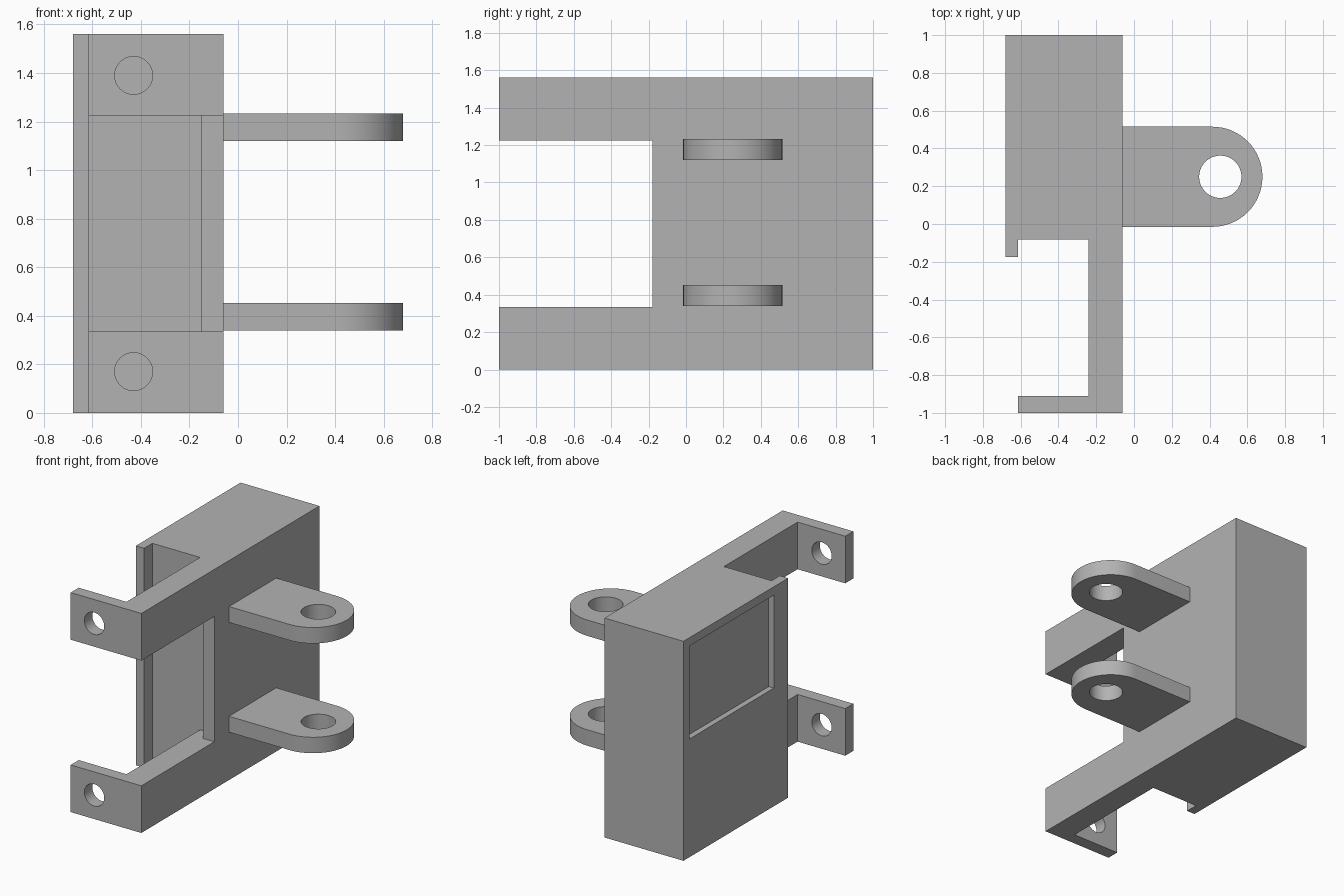
import bpy
import bmesh
from math import sin, cos, pi, radians

if "Cube" in bpy.data.objects:
    bpy.data.objects.remove(bpy.data.objects["Cube"], do_unlink=True)

GREY = (0.45, 0.45, 0.45, 1)
grey = bpy.data.materials.new("plain grey")
grey.use_nodes = True
grey.diffuse_color = GREY
grey.node_tree.nodes["Principled BSDF"].inputs["Base Color"].default_value = GREY

HEIGHT = 1.56
MIDDLE = HEIGHT / 2


def prism(name, outline, z0, z1):
    """Extrude an (x, y) outline from z0 to z1."""
    bm = bmesh.new()
    face = bm.faces.new([bm.verts.new((x, y, z0)) for x, y in outline])
    top = bmesh.ops.extrude_face_region(bm, geom=[face])["geom"]
    verts = [v for v in top if isinstance(v, bmesh.types.BMVert)]
    bmesh.ops.translate(bm, verts=verts, vec=(0, 0, z1 - z0))
    bmesh.ops.recalc_face_normals(bm, faces=bm.faces)
    mesh = bpy.data.meshes.new(name)
    bm.to_mesh(mesh)
    bm.free()
    mesh.materials.append(grey)
    obj = bpy.data.objects.new(name, mesh)
    bpy.context.collection.objects.link(obj)
    return obj


def box(name, x0, x1, y0, y1, z0, z1):
    return prism(name, [(x0, y0), (x1, y0), (x1, y1), (x0, y1)], z0, z1)


def cylinder(name, radius, depth, location, rotation=(0, 0, 0)):
    bpy.ops.mesh.primitive_cylinder_add(vertices=64, radius=radius, depth=depth,
                                        location=location, rotation=rotation)
    obj = bpy.context.object
    obj.name = name
    obj.data.materials.append(grey)
    return obj


def cut(target, cutter):
    """Subtract the cutter, then discard it."""
    cutter.hide_render = True
    mod = target.modifiers.new("cut", "BOOLEAN")
    mod.operation = "DIFFERENCE"
    mod.solver = "EXACT"
    mod.object = cutter
    select(target)
    bpy.ops.object.modifier_apply(modifier=mod.name)
    bpy.data.objects.remove(cutter, do_unlink=True)


def select(obj):
    bpy.ops.object.select_all(action="DESELECT")
    obj.select_set(True)
    bpy.context.view_layer.objects.active = obj


def smooth(obj):
    select(obj)
    bpy.ops.object.shade_smooth_by_angle(angle=radians(30))


# Housing: block, side lip, long side arm and turned-in front foot
BACK, LEFT, RIGHT = 1.0, -0.06, -0.68
LIP, ARM, FOOT, FACE = -0.615, -0.24, -0.91, -0.083
housing = prism("housing", [
    (RIGHT, BACK), (RIGHT, -0.175), (LIP, -0.175), (LIP, FACE), (ARM, FACE),
    (ARM, FOOT), (LIP, FOOT), (LIP, -1), (LEFT, -1), (LEFT, BACK)], 0, HEIGHT)

# Opening that splits the arm in two, with a thinner rim behind it
cut(housing, box("opening_cutter", -0.8, 0.1, -1.1, -0.18, 0.335, 1.225))
cut(housing, box("rim_cutter", -0.3, -0.15, -0.3, FACE, 0.335, 1.225))

# Shallow recess in the outer side
cut(housing, box("recess_cutter", -0.8, RIGHT + 0.04, -0.015, 0.93, 0.84, 1.5))

# Screw holes through both feet
for side in (-1, 1):
    cut(housing, cylinder("screw_hole_cutter", 0.078, 0.3,
                          (-0.43, -0.98, MIDDLE + side * 0.61), (pi / 2, 0, 0)))
smooth(housing)

# Round-ended hinge lugs with pin holes
RADIUS, LUG_Y, LUG_X = 0.265, 0.25, 0.415
arc = [(LUG_X + RADIUS * cos(a), LUG_Y + RADIUS * sin(a))
       for a in (pi * (i / 32 - 0.5) for i in range(33))]
lug_outline = [(LEFT, LUG_Y - RADIUS)] + arc + [(LEFT, LUG_Y + RADIUS)]
for name, z in (("lower_lug", 0.34), ("upper_lug", 1.12)):
    lug = prism(name, lug_outline, z, z + 0.113)
    cut(lug, cylinder("pin_hole_cutter", 0.112, 0.4, (0.457, LUG_Y, z + 0.05)))
    smooth(lug)
